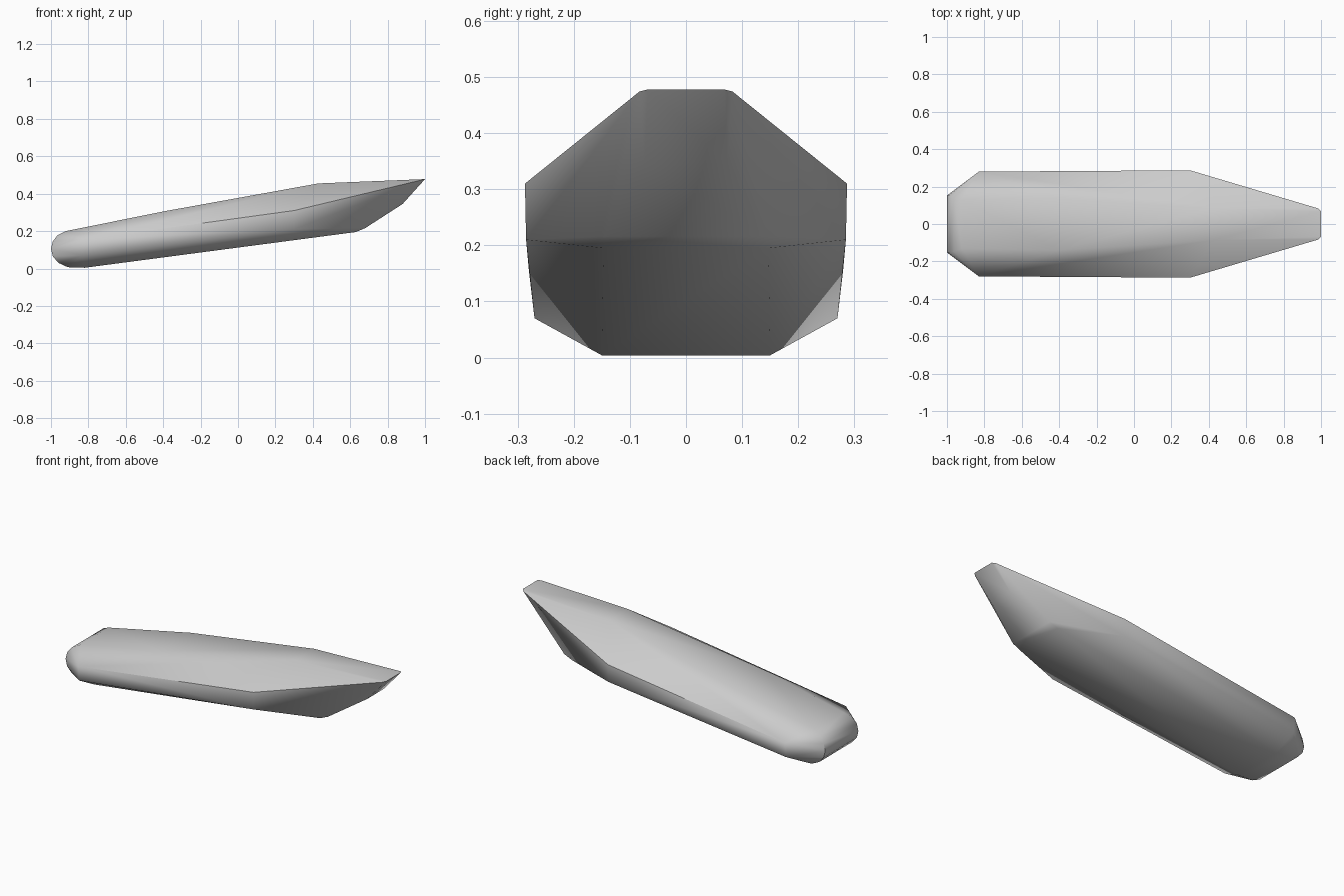
import bpy, bmesh, math

cube = bpy.data.objects.get("Cube")
if cube:
    bpy.data.objects.remove(cube, do_unlink=True)

# Plain light grey for the whole shell
grey = bpy.data.materials.new("light grey")
grey.use_nodes = True
colour = (0.6, 0.6, 0.6, 1)
grey.diffuse_color = colour
grey.node_tree.nodes["Principled BSDF"].inputs["Base Color"].default_value = colour

# Corner lines of one half, running from the blunt end to the tip
deck_edge = [(-0.92, 0.13, 0.2), (-0.4, 0.14, 0.305), (0.43, 0.085, 0.455), (1, 0.068, 0.478)]
flank_top = [(-0.83, 0.28, 0.155), (0.3, 0.287, 0.31), (0.985, 0.083, 0.474)]
flank_bottom = [(-0.83, 0.27, 0.07), (0.3, 0.285, 0.21)]
keel_edge = [(-0.82, 0.15, 0.004), (0.63, 0.147, 0.195), (0.68, 0.145, 0.216), (0.88, 0.074, 0.345)]
blunt_end = [(-0.965, 0.147, 0.178), (-0.99, 0.152, 0.145), (-1, 0.152, 0.105),
             (-0.99, 0.152, 0.065), (-0.96, 0.15, 0.03), (-0.91, 0.15, 0.007)]

# Shell: mirror the corners and wrap them in faces
bm = bmesh.new()
for line in (deck_edge, flank_top, flank_bottom, keel_edge, blunt_end):
    for x, y, z in line:
        for side in (1, -1):
            bm.verts.new((x, side * y, z))
bmesh.ops.convex_hull(bm, input=bm.verts[:])
bmesh.ops.delete(bm, geom=[v for v in bm.verts if not v.link_faces], context='VERTS')
bmesh.ops.dissolve_limit(bm, angle_limit=math.radians(0.5), verts=bm.verts[:], edges=bm.edges[:])
bmesh.ops.recalc_face_normals(bm, faces=bm.faces[:])

mesh = bpy.data.meshes.new("hull_shell")
bm.to_mesh(mesh)
bm.free()
mesh.materials.append(grey)
hull = bpy.data.objects.new("hull_shell", mesh)
bpy.context.collection.objects.link(hull)

# Smooth chamfers, crisp flank edges
bpy.ops.object.select_all(action='DESELECT')
hull.select_set(True)
bpy.context.view_layer.objects.active = hull
bpy.ops.object.shade_smooth_by_angle(angle=math.radians(45))
